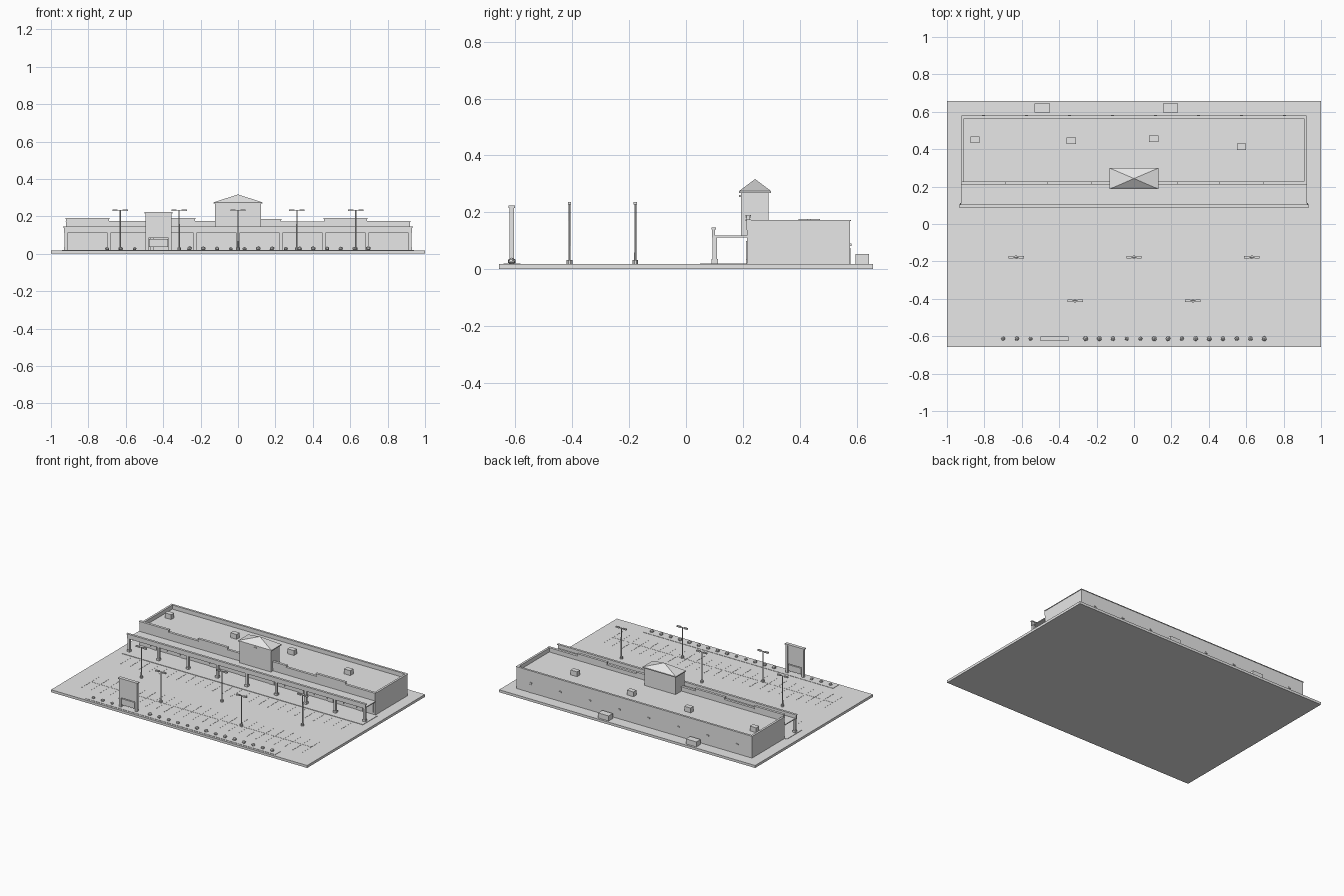
import bpy, bmesh, math, random
from mathutils import Matrix

random.seed(4)

# the whole model is one plain light grey
GREY = bpy.data.materials.new("light_grey")
GREY.diffuse_color = (0.8, 0.8, 0.8, 1)


def finish(bm, name):
    me = bpy.data.meshes.new(name)
    bm.to_mesh(me)
    bm.free()
    me.materials.append(GREY)
    ob = bpy.data.objects.new(name, me)
    bpy.context.collection.objects.link(ob)
    return ob


def boxes(name, items):
    """One object from several (x0, x1, y0, y1, z0, z1) boxes."""
    bm = bmesh.new()
    for x0, x1, y0, y1, z0, z1 in items:
        mx = Matrix.Translation(((x0 + x1) / 2, (y0 + y1) / 2, (z0 + z1) / 2))
        mx = mx @ Matrix.Diagonal((x1 - x0, y1 - y0, z1 - z0, 1))
        bmesh.ops.create_cube(bm, size=1, matrix=mx)
    return finish(bm, name)


def cones(name, items, n=8):
    """One object from several (x, y, z0, z1, r0, r1) cylinders."""
    bm = bmesh.new()
    for x, y, z0, z1, r0, r1 in items:
        bmesh.ops.create_cone(bm, cap_ends=True, segments=n, radius1=r0, radius2=r1,
                              depth=z1 - z0, matrix=Matrix.Translation((x, y, (z0 + z1) / 2)))
    return finish(bm, name)


G = 0.0175                      # ground level
BAY = 0.23
EDGES = [-0.92 + BAY * i for i in range(9)]
MIDS = [e + BAY / 2 for e in EDGES[:-1]]

# ground slab, sidewalk, planting strip
boxes("parking_lot", [(-1, 1, -0.657, 0.657, 0, G)])
boxes("sidewalk", [(-0.94, 0.94, 0.05, 0.215, G - 0.004, 0.0205)])
boxes("planting_bed", [(-0.74, 0.74, -0.642, -0.583, G - 0.004, 0.0195)])

# painted stalls
stripes = [(-0.86, 0.86, -0.413, -0.407, G - 0.002, G + 0.001)]
for i in range(25):
    x = -0.86 + i * 1.72 / 24
    for y0, y1 in ((-0.08, 0.035), (-0.515, -0.305)):
        stripes.append((x - 0.0025, x + 0.0025, y0, y1, G - 0.002, G + 0.0009))
boxes("parking_stripes", stripes)

# main building
boxes("building_body", [(-0.92, 0.92, 0.215, 0.577, G, 0.14)])
boxes("flat_roof", [(-0.915, 0.915, 0.22, 0.572, 0.138, 0.143)])
boxes("rear_parapet", [(-0.92, 0.92, 0.567, 0.577, 0.14, 0.169),
                       (-0.92, -0.91, 0.215, 0.567, 0.14, 0.169),
                       (0.91, 0.92, 0.215, 0.567, 0.14, 0.169)])
boxes("rear_parapet_cap", [(-0.923, 0.923, 0.565, 0.58, 0.169, 0.173),
                           (-0.923, -0.908, 0.215, 0.565, 0.169, 0.173),
                           (0.908, 0.923, 0.215, 0.565, 0.169, 0.173)])

# stepped front parapet
tops = [0.187, 0.171, 0.187, 0.171, 0.181, 0.169, 0.187, 0.171]
boxes("front_parapet", [(e, e + BAY, 0.213, 0.225, 0.138, t) for e, t in zip(EDGES, tops)])
boxes("front_parapet_cap", [(e - 0.002, e + BAY + 0.002, 0.21, 0.228, t, t + 0.004)
                            for e, t in zip(EDGES, tops)])

# storefronts
boxes("shop_windows", [(c + s * 0.064 - 0.038, c + s * 0.064 + 0.038, 0.211, 0.216, 0.034, 0.1)
                       for c in MIDS for s in (-1, 1)])
boxes("shop_doors", [(c - 0.02, c + 0.02, 0.211, 0.216, 0.0205, 0.1) for c in MIDS])

# covered walkway
boxes("walkway_roof", [(-0.925, 0.925, 0.1, 0.215, 0.112, 0.118)])
boxes("walkway_fascia", [(-0.93, 0.93, 0.092, 0.102, 0.112, 0.142)])
boxes("fascia_cap", [(-0.935, 0.935, 0.089, 0.105, 0.14, 0.146)])
boxes("walkway_columns", [(e - 0.008, e + 0.008, 0.093, 0.109, G, 0.113) for e in EDGES])
boxes("column_bases", [(e - 0.011, e + 0.011, 0.09, 0.112, G, 0.035) for e in EDGES])

# central tower with pyramid roof
boxes("tower", [(-0.122, 0.122, 0.193, 0.29, 0.115, 0.272)])
boxes("tower_eave", [(-0.13, 0.13, 0.187, 0.299, 0.268, 0.275)])
boxes("tower_lamp", [(-0.01, 0.01, 0.186, 0.194, 0.254, 0.261)])
bm = bmesh.new()
base = [bm.verts.new((sx * 0.13, 0.243 + sy * 0.056, 0.275))
        for sx, sy in ((-1, -1), (1, -1), (1, 1), (-1, 1))]
apex = bm.verts.new((0, 0.243, 0.317))
bm.faces.new(base[::-1])
for i in range(4):
    bm.faces.new((base[i], base[(i + 1) % 4], apex))
finish(bm, "tower_roof")

# rooftop units
units = [(-0.85, 0.45), (-0.335, 0.445), (0.105, 0.455), (0.575, 0.413)]
boxes("roof_units", [(x - 0.025, x + 0.025, y - 0.017, y + 0.017, 0.142, 0.177)
                     for x, y in units])

# rear wall door and lamps, bins
boxes("service_door", [(0.79, 0.83, 0.576, 0.579, G, 0.075)])
boxes("rear_lamps", [(c - 0.008, c + 0.008, 0.576, 0.583, 0.082, 0.09) for c in MIDS])
boxes("waste_bins", [(x - 0.041, x + 0.041, 0.596, 0.643, G, 0.053) for x in (-0.49, 0.195)])

# car park lights
poles = [(-0.63, -0.178), (0, -0.178), (0.63, -0.178), (-0.315, -0.41), (0.315, -0.41)]
cones("light_footings", [(x, y, G, 0.033, 0.01, 0.01) for x, y in poles], 10)
cones("light_poles", [(x, y, 0.03, 0.235, 0.0042, 0.0032) for x, y in poles])
boxes("light_arms", [(x - 0.02, x + 0.02, y - 0.002, y + 0.002, 0.23, 0.234) for x, y in poles])
boxes("light_heads", [(x + s * 0.027 - 0.014, x + s * 0.027 + 0.014, y - 0.006, y + 0.006,
                       0.228, 0.237) for x, y in poles for s in (-1, 1)])

# roadside sign, left blank
boxes("sign_posts", [(x - 0.008, x + 0.008, -0.621, -0.605, G, 0.216) for x in (-0.487, -0.363)])
boxes("sign_panel", [(-0.48, -0.37, -0.619, -0.607, 0.085, 0.216)])
boxes("sign_lower_board", [(-0.475, -0.375, -0.62, -0.606, 0.037, 0.08)])
boxes("sign_cap", [(-0.5, -0.35, -0.625, -0.601, 0.216, 0.224)])

# shrubs
bm = bmesh.new()
for i in range(20):
    if i in (3, 4, 5):
        continue
    r = random.uniform(0.011, 0.015)
    mx = Matrix.Translation((-0.70 + i * 0.0735, -0.613, 0.018 + r * 0.7))
    mx = mx @ Matrix.Rotation(random.uniform(0, math.tau), 4, 'Z') @ Matrix.Diagonal((1, 1, 0.85, 1))
    bmesh.ops.create_icosphere(bm, subdivisions=1, radius=r, matrix=mx)
finish(bm, "shrubs")
